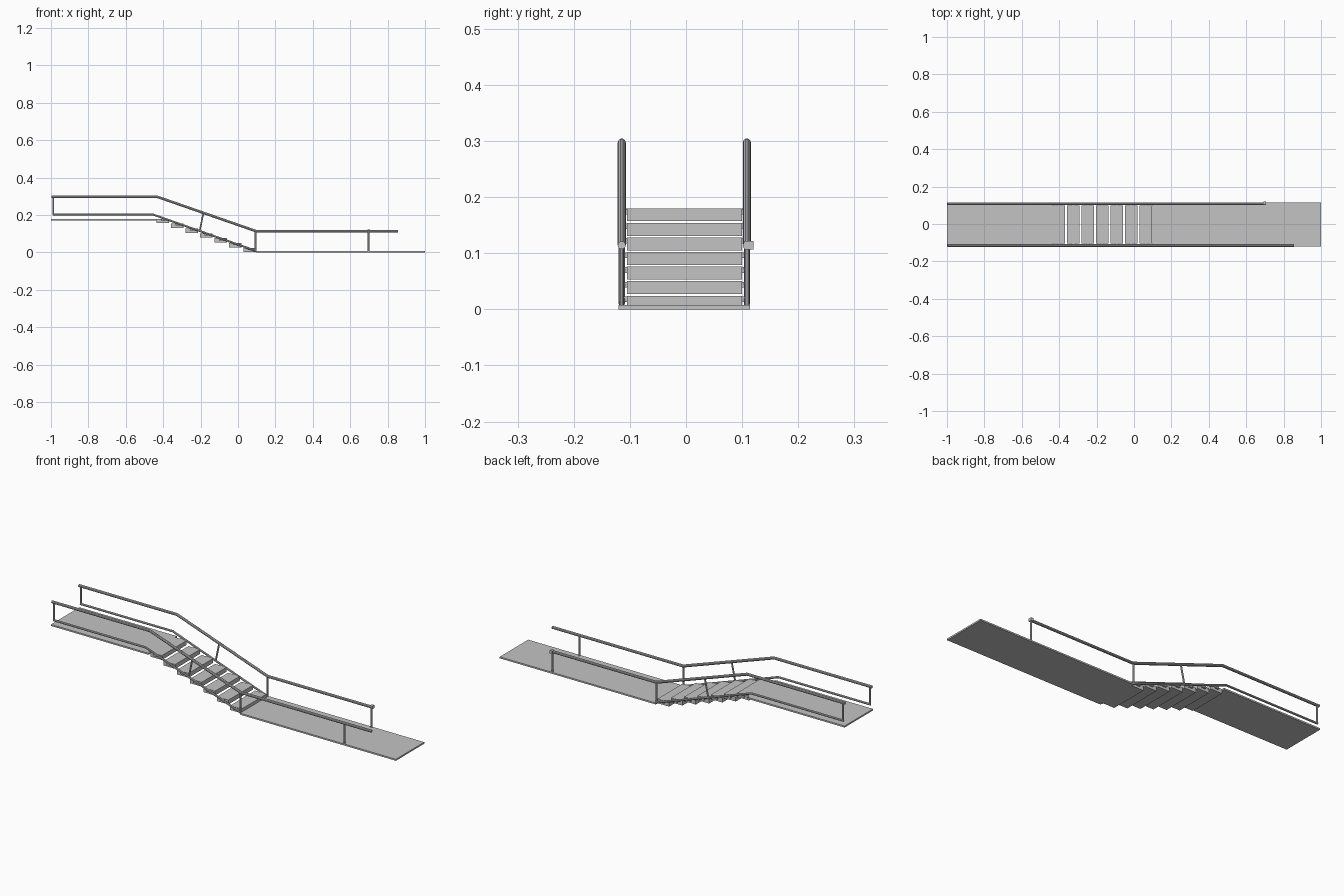
import bpy
from mathutils import Vector

cube = bpy.data.objects.get("Cube")
if cube:
    bpy.data.objects.remove(cube, do_unlink=True)

GREY = (0.55, 0.55, 0.55, 1)
metal = bpy.data.materials.new("light_grey")
metal.use_nodes = True
metal.diffuse_color = GREY
metal.node_tree.nodes["Principled BSDF"].inputs["Base Color"].default_value = GREY

MID_Y = -0.003      # centre line of the walkway
RAIL_Y = 0.1115     # rail distance from the centre line


def box(name, low, high):
    """Box between two opposite corners."""
    low, high = Vector(low), Vector(high)
    bpy.ops.mesh.primitive_cube_add(size=1, location=(low + high) / 2)
    ob = bpy.context.object
    ob.name = name
    ob.scale = high - low
    bpy.ops.object.transform_apply(location=False, rotation=False, scale=True)
    ob.data.materials.append(metal)
    return ob


def tube(name, path, y, radius):
    """Round tube following (x, z) points in the plane at y."""
    curve = bpy.data.curves.new(name, "CURVE")
    curve.dimensions = "3D"
    curve.bevel_depth = radius
    curve.bevel_resolution = 3
    curve.use_fill_caps = True
    spline = curve.splines.new("POLY")
    spline.points.add(len(path) - 1)
    for point, (x, z) in zip(spline.points, path):
        point.co = (x, y, z, 1)
    curve.materials.append(metal)
    ob = bpy.data.objects.new(name, curve)
    bpy.context.collection.objects.link(ob)
    bpy.ops.object.select_all(action="DESELECT")
    ob.select_set(True)
    bpy.context.view_layer.objects.active = ob
    bpy.ops.object.convert(target="MESH")
    bpy.ops.object.shade_smooth_by_angle()


# Walkway decks
half = 0.1175
box("upper_deck", (-1, MID_Y - half, 0.172), (-0.435, MID_Y + half, 0.18))
box("lower_deck", (0.096, MID_Y - half, 0), (1, MID_Y + half, 0.008))

# Open treads with brackets reaching the stringers
for i in range(7):
    x = -0.435 + 0.0772 * i
    top = 0.18 - 0.026 * i
    box("tread", (x, MID_Y - 0.1025, top - 0.023), (x + 0.067, MID_Y + 0.1025, top))
    for side in (-1, 1):
        ends = sorted((MID_Y + side * 0.1, MID_Y + side * RAIL_Y))
        box("tread_bracket", (x + 0.024, ends[0], top - 0.011),
            (x + 0.044, ends[1], top - 0.001))

# Handrails, stringers and posts on both sides
for side, label, rail_end in ((-1, "right", 0.855), (1, "left", 0.705)):
    y = MID_Y + side * RAIL_Y
    tube(label + "_handrail",
         [(-0.998, 0.297), (-0.43, 0.297), (0.096, 0.114), (rail_end, 0.114)], y, 0.0073)
    tube(label + "_stringer",
         [(-0.99, 0.203), (-0.455, 0.203), (0.092, 0.01)], y, 0.0055)
    posts = {
        "top_post": [(-0.987, 0.2), (-0.987, 0.297)],
        "stair_post": [(-0.205, 0.115), (-0.185, 0.21)],
        "corner_post": [(0.094, 0.004), (0.094, 0.114)],
        "lower_post": [(0.698, 0.004), (0.698, 0.114)],
    }
    for name, path in posts.items():
        tube(label + "_" + name, path, y, 0.0045)

# Square cap on the shorter handrail
box("handrail_end_cap", (0.692, 0.103, 0.107), (0.707, 0.12, 0.122))
